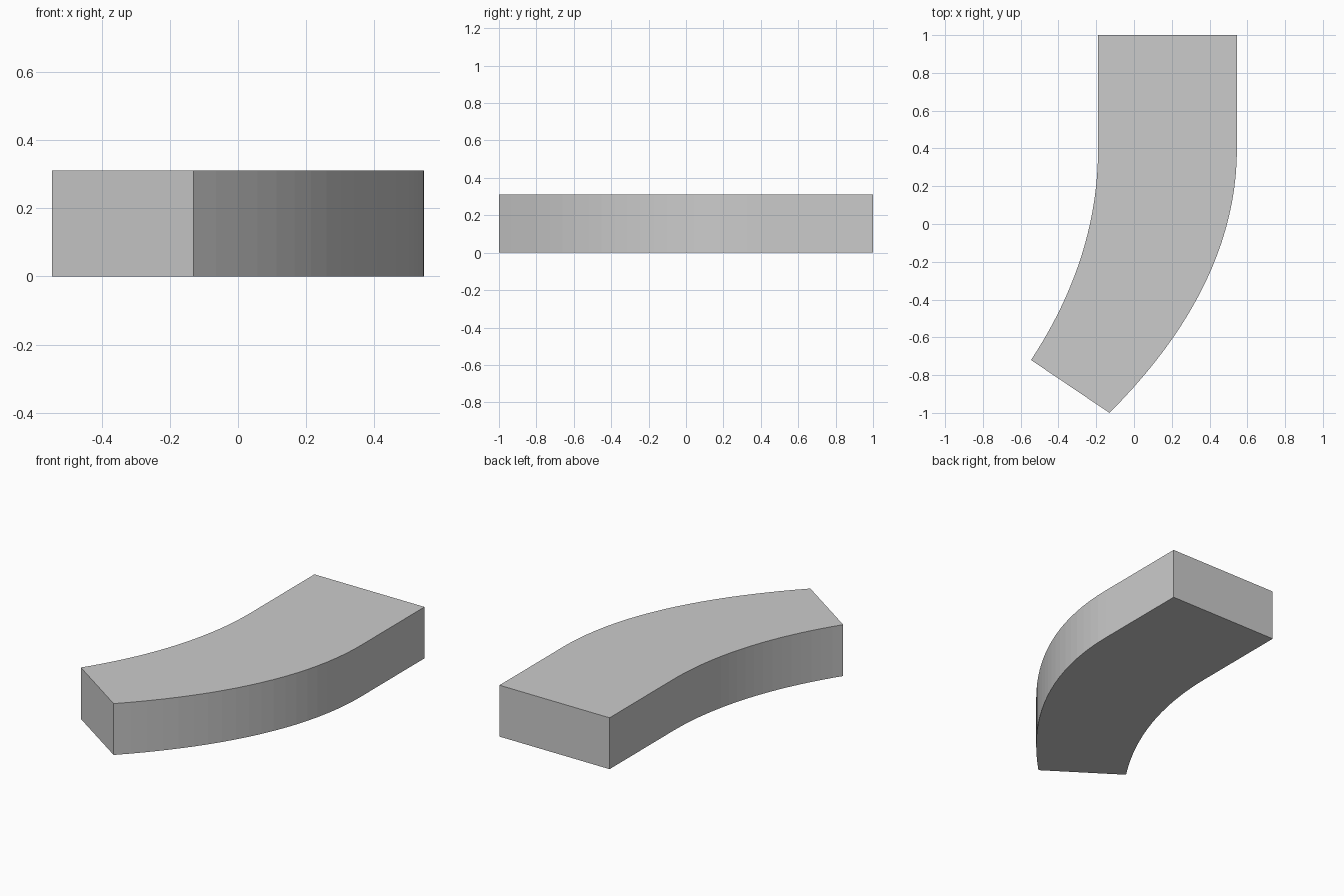
import bpy
import bmesh
from mathutils import Vector

HEIGHT = 0.31
STEPS = 20

cube = bpy.data.objects.get("Cube")
if cube:
    bpy.data.objects.remove(cube, do_unlink=True)


def bend(start, control, end):
    """Points along a quadratic curve from start to end."""
    a, b, c = Vector(start), Vector(control), Vector(end)
    ts = [i / STEPS for i in range(STEPS + 1)]
    return [a * (1 - t) ** 2 + b * 2 * t * (1 - t) + c * t * t for t in ts]


# Single plain grey
grey = bpy.data.materials.new("plain_grey")
grey.use_nodes = True
colour = (0.6, 0.6, 0.6, 1)
grey.diffuse_color = colour
grey.node_tree.nodes["Principled BSDF"].inputs["Base Color"].default_value = colour

# Outline: straight back end, then two curved sides to the slanted front end
outer = [Vector((0.545, 1))] + bend((0.545, 0.4), (0.545, -0.325), (-0.13, -1))
inner = [Vector((-0.19, 1))] + bend((-0.19, 0.4), (-0.19, -0.18), (-0.545, -0.72))
outline = inner + outer[::-1]

# Extrude the outline into a solid block
bm = bmesh.new()
base = bm.faces.new([bm.verts.new((p.x, p.y, 0)) for p in outline])
top = bmesh.ops.extrude_face_region(bm, geom=[base], use_keep_orig=True)
verts = [v for v in top["geom"] if isinstance(v, bmesh.types.BMVert)]
bmesh.ops.translate(bm, verts=verts, vec=(0, 0, HEIGHT))
bmesh.ops.recalc_face_normals(bm, faces=bm.faces)

mesh = bpy.data.meshes.new("curved_block")
bm.to_mesh(mesh)
bm.free()
mesh.materials.append(grey)
block = bpy.data.objects.new("curved_block", mesh)
bpy.context.collection.objects.link(block)
